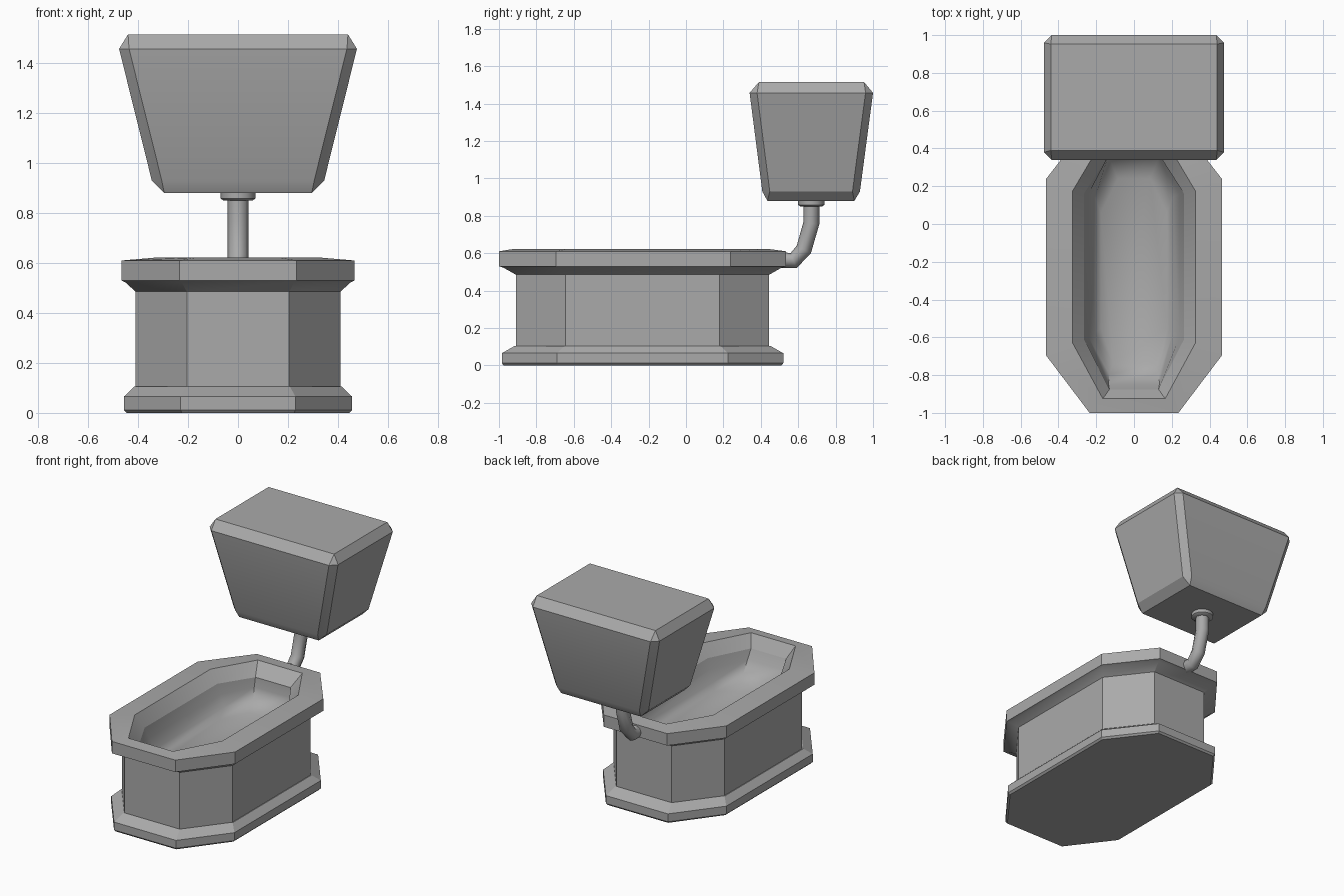
import bpy
import bmesh
import math

cube = bpy.data.objects.get("Cube")
if cube:
    bpy.data.objects.remove(cube, do_unlink=True)

GREY = 0.4
grey = bpy.data.materials.new("stone_grey")
grey.use_nodes = True
grey.diffuse_color = (GREY, GREY, GREY, 1)
bsdf = next(n for n in grey.node_tree.nodes if n.type == 'BSDF_PRINCIPLED')
bsdf.inputs["Base Color"].default_value = (GREY, GREY, GREY, 1)


def octagon(half, y0, y1, end, ya, yb, z, back_end=None):
    """Ring of a long octagon: end is the half width of its short sides."""
    back = end if back_end is None else back_end
    right = [(end, y0), (half, ya), (half, yb), (back, y1)]
    left = [(-x, y) for x, y in reversed(right)]
    return [(x, y, z) for x, y in right + left]


def chamfered(half, y0, y1, cut, z):
    """Ring of a rectangle with cut corners."""
    return octagon(half, y0, y1, half - cut, y0 + cut, y1 - cut, z)


def finish(obj, angle):
    obj.data.materials.clear()
    obj.data.materials.append(grey)
    bpy.ops.object.select_all(action='DESELECT')
    obj.select_set(True)
    bpy.context.view_layer.objects.active = obj
    bpy.ops.object.shade_smooth_by_angle(angle=math.radians(angle))


def loft(name, rings, cap_start=True, cap_end=True, angle=25, flip=False):
    bm = bmesh.new()
    loops = [[bm.verts.new(p) for p in ring] for ring in rings]
    for low, high in zip(loops, loops[1:]):
        for i in range(len(low)):
            j = (i + 1) % len(low)
            bm.faces.new((low[i], low[j], high[j], high[i]))
    if cap_start:
        bm.faces.new(loops[0][::-1])
    if cap_end:
        bm.faces.new(loops[-1])
    bmesh.ops.remove_doubles(bm, verts=bm.verts[:], dist=0.0005)
    if flip:
        bmesh.ops.reverse_faces(bm, faces=bm.faces[:])
    mesh = bpy.data.meshes.new(name)
    bm.to_mesh(mesh)
    bm.free()
    obj = bpy.data.objects.new(name, mesh)
    bpy.context.collection.objects.link(obj)
    finish(obj, angle)
    return obj


# Pedestal with foot moulding, rim and sloping inner lip
lip = octagon(0.265, -0.875, 0.37, 0.13, -0.61, 0.16, 0.545)
loft("pedestal", [
    octagon(0.445, -0.975, 0.51, 0.225, -0.685, 0.22, 0.0),
    octagon(0.457, -0.985, 0.52, 0.23, -0.69, 0.225, 0.012),
    octagon(0.457, -0.985, 0.52, 0.23, -0.69, 0.225, 0.065),
    octagon(0.415, -0.915, 0.45, 0.208, -0.65, 0.185, 0.105),
    octagon(0.41, -0.91, 0.445, 0.205, -0.645, 0.18, 0.105),
    octagon(0.41, -0.91, 0.445, 0.205, -0.645, 0.18, 0.485),
    octagon(0.45, -0.975, 0.51, 0.225, -0.68, 0.225, 0.522),
    octagon(0.466, -1.0, 0.535, 0.235, -0.695, 0.238, 0.53),
    octagon(0.466, -1.0, 0.535, 0.235, -0.695, 0.238, 0.61),
    octagon(0.325, -0.925, 0.445, 0.165, -0.63, 0.175, 0.622),
    lip,
], cap_end=False)

# Smooth basin narrowing to a trapezoid drain end
loft("basin", [
    lip,
    octagon(0.24, -0.845, 0.365, 0.135, -0.6, 0.16, 0.48),
    octagon(0.205, -0.795, 0.345, 0.13, -0.58, 0.14, 0.41),
    octagon(0.175, -0.74, 0.24, 0.11, -0.55, 0.06, 0.37, back_end=0.085),
], cap_start=False, angle=58)

# Tapered tank with bevelled edges
loft("tank", [
    chamfered(0.295, 0.435, 0.9, 0, 0.88),
    chamfered(0.345, 0.408, 0.93, 0.04, 0.93),
    chamfered(0.476, 0.34, 1.0, 0.04, 1.457),
    chamfered(0.44, 0.39, 0.952, 0, 1.515),
])

# Bent pipe between tank and bowl
curve = bpy.data.curves.new("pipe", 'CURVE')
curve.dimensions = '3D'
curve.bevel_depth = 0.043
curve.bevel_resolution = 2
curve.use_fill_caps = True
path = [(0.67, 0.89), (0.67, 0.76), (0.63, 0.62), (0.575, 0.56), (0.5, 0.565)]
spline = curve.splines.new('POLY')
spline.points.add(len(path) - 1)
for point, (y, z) in zip(spline.points, path):
    point.co = (0, y, z, 1)
pipe = bpy.data.objects.new("pipe", curve)
bpy.context.collection.objects.link(pipe)
bpy.ops.object.select_all(action='DESELECT')
pipe.select_set(True)
bpy.context.view_layer.objects.active = pipe
bpy.ops.object.convert(target='MESH')
finish(bpy.context.view_layer.objects.active, 50)


# Collar under the tank
def disc(radius, z, sides=12):
    turn = 2 * math.pi / sides
    return [(radius * math.cos(i * turn), 0.67 + radius * math.sin(i * turn), z)
            for i in range(sides)]


loft("pipe_collar", [disc(0.058, 0.85), disc(0.07, 0.858), disc(0.07, 0.885)],
     angle=35)
